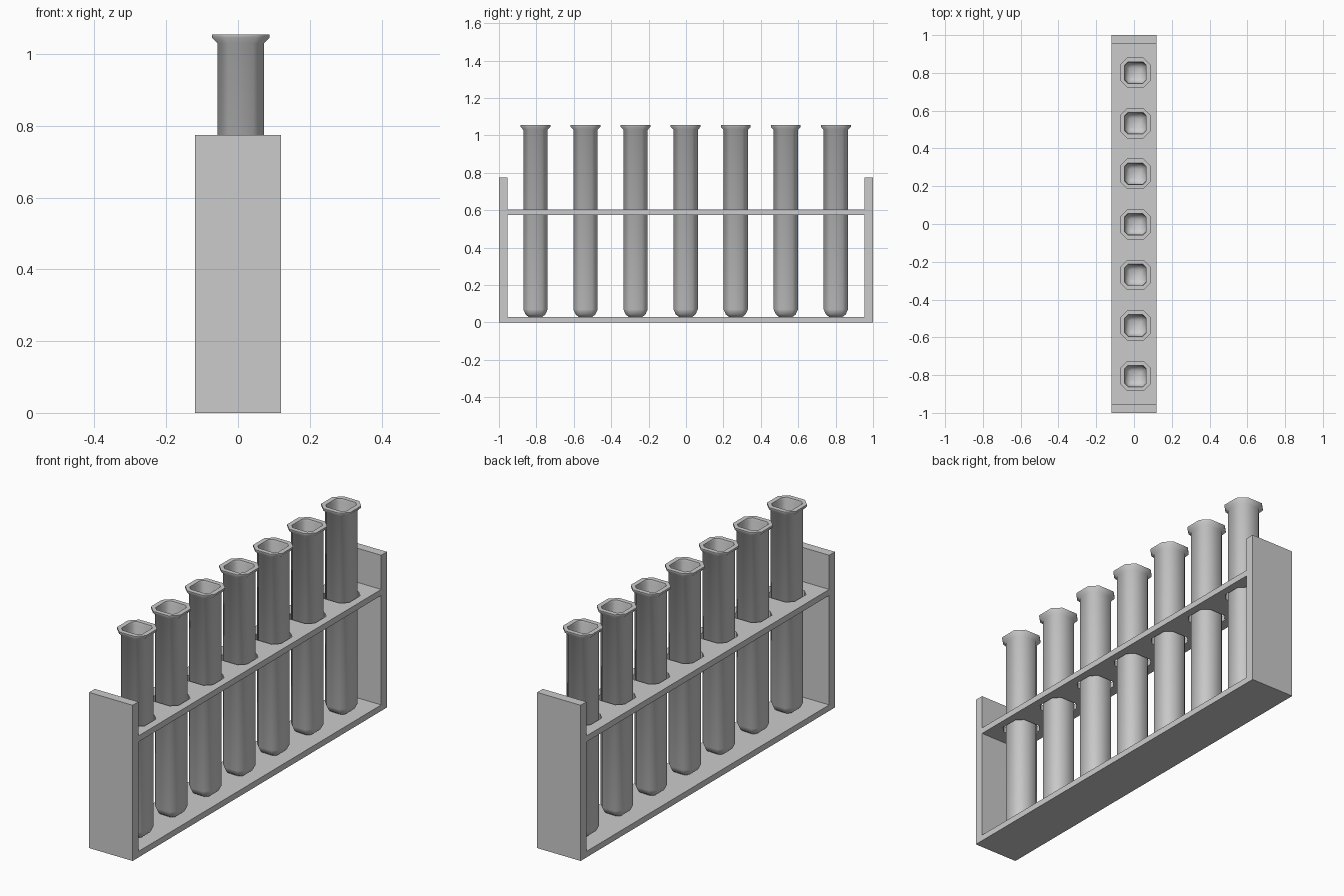
import bpy, bmesh

if "Cube" in bpy.data.objects:
    bpy.data.objects.remove(bpy.data.objects["Cube"])

TUBE_X = 0.0075
TUBE_YS = [-0.805 + i * 0.2677 for i in range(7)]


def box(name, x0, x1, y0, y1, z0, z1):
    bm = bmesh.new()
    bmesh.ops.create_cube(bm, size=1)
    for v in bm.verts:
        v.co.x = x0 if v.co.x < 0 else x1
        v.co.y = y0 if v.co.y < 0 else y1
        v.co.z = z0 if v.co.z < 0 else z1
    return finish(name, bm)


def finish(name, bm):
    bmesh.ops.recalc_face_normals(bm, faces=bm.faces[:])
    mesh = bpy.data.meshes.new(name)
    bm.to_mesh(mesh)
    bm.free()
    obj = bpy.data.objects.new(name, mesh)
    bpy.context.collection.objects.link(obj)
    return obj


def octagon(bm, half, chamfer, z, x=0, y=0):
    k = half - chamfer
    pts = [(half, -k), (half, k), (k, half), (-k, half),
           (-half, k), (-half, -k), (-k, -half), (k, -half)]
    return [bm.verts.new((x + a, y + b, z)) for a, b in pts]


def loft(bm, profile, x=0, y=0):
    rings = [octagon(bm, h, c, z, x, y) for h, c, z in profile]
    for lo, hi in zip(rings, rings[1:]):
        for i in range(8):
            j = (i + 1) % 8
            bm.faces.new((lo[i], lo[j], hi[j], hi[i]))
    bm.faces.new(rings[0])
    bm.faces.new(rings[-1])


# Rack frame: base, two end panels and the pierced shelf
box("base", -0.12, 0.12, -0.955, 0.955, 0, 0.03)
for side, y0, y1 in (("front", -1, -0.955), ("back", 0.955, 1)):
    box(side + "_panel", -0.12, 0.12, y0, y1, 0, 0.775)
shelf = box("shelf", -0.12, 0.12, -0.955, 0.955, 0.575, 0.605)

# Holes through the shelf
bm = bmesh.new()
for y in TUBE_YS:
    loft(bm, [(0.074, 0.03, 0.5), (0.074, 0.03, 0.7)], TUBE_X, y)
cutter = finish("hole_cutter", bm)
cutter.hide_render = True
cutter.hide_set(True)
mod = shelf.modifiers.new("holes", "BOOLEAN")
mod.object = cutter
mod.solver = "EXACT"

# Hollow tube profile: half width, corner chamfer, height (outside then inside)
profile = [(0.036, 0.012, 0.03), (0.053, 0.022, 0.043), (0.065, 0.03, 0.07),
           (0.065, 0.03, 1.03), (0.08, 0.037, 1.046), (0.08, 0.037, 1.055),
           (0.057, 0.017, 1.055), (0.055, 0.017, 1.045), (0.055, 0.017, 0.075),
           (0.045, 0.015, 0.053), (0.03, 0.01, 0.042)]
bm = bmesh.new()
loft(bm, profile)
tube = finish("tube_1", bm)
bpy.context.view_layer.objects.active = tube
tube.select_set(True)
bpy.ops.object.shade_smooth_by_angle(angle=0.87)
for i, y in enumerate(TUBE_YS):
    obj = tube if i == 0 else tube.copy()
    if i:
        obj.name = f"tube_{i + 1}"
        bpy.context.collection.objects.link(obj)
    obj.location = (TUBE_X, y, 0)
